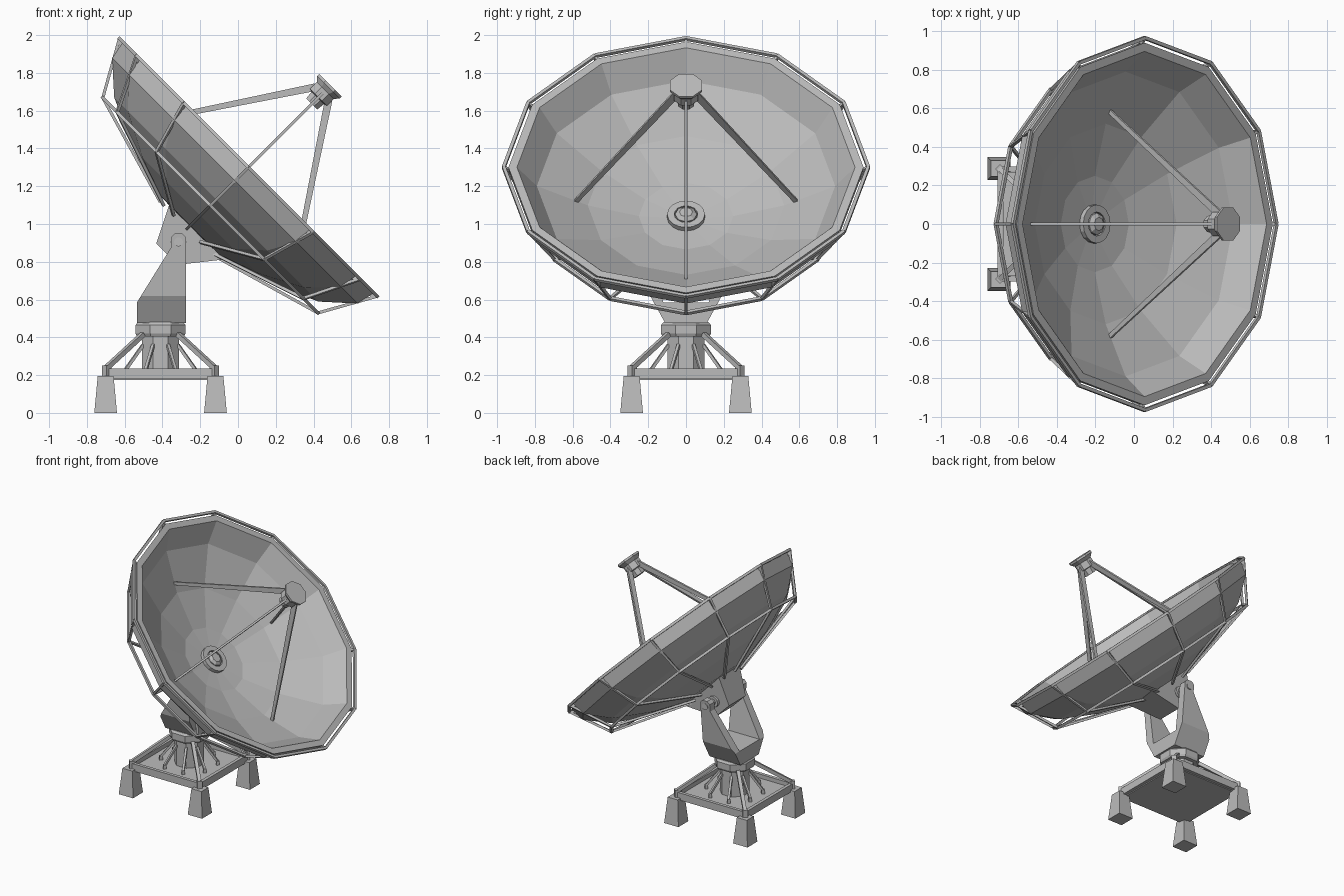
import bpy, bmesh
from math import pi, sin, cos
from mathutils import Matrix, Vector

cube = bpy.data.objects.get("Cube")
if cube:
    bpy.data.objects.remove(cube)

paint = bpy.data.materials.new("light grey paint")
paint.use_nodes = True
GREY = (0.5, 0.5, 0.5, 1)
paint.diffuse_color = GREY
paint.node_tree.nodes["Principled BSDF"].inputs["Base Color"].default_value = GREY

# Dish frame: local z is the dish axis, origin at the rim centre
DISH = Matrix.Translation((0.055, 0, 1.3)) @ Matrix.Rotation(pi / 4, 4, 'Y')
BASE = Matrix.Translation((-0.41, 0, 0))


def finish(name, bm, matrix):
    bmesh.ops.remove_doubles(bm, verts=bm.verts, dist=1e-5)
    bmesh.ops.recalc_face_normals(bm, faces=bm.faces)
    mesh = bpy.data.meshes.new(name)
    bm.to_mesh(mesh)
    bm.free()
    mesh.materials.append(paint)
    obj = bpy.data.objects.new(name, mesh)
    bpy.context.collection.objects.link(obj)
    obj.matrix_world = matrix
    return obj


def lathe(name, profile, sides, matrix, turn=0.0, closed=False):
    """Revolve (radius, height) points around local z."""
    bm = bmesh.new()
    rows = profile + profile[:1] if closed else profile
    rings = []
    for i in range(sides):
        a = turn + 2 * pi * i / sides
        rings.append([bm.verts.new((r * cos(a), r * sin(a), z)) for r, z in rows])
    for i in range(sides):
        here, there = rings[i], rings[(i + 1) % sides]
        for j in range(len(rows) - 1):
            quad = (here[j], there[j], there[j + 1], here[j + 1])
            bm.faces.new(quad)
    bmesh.ops.dissolve_degenerate(bm, dist=1e-5, edges=bm.edges)
    return finish(name, bm, matrix)


def add_beam(bm, a, b, w, d=None, w2=None, side=(0, 0, 1)):
    """Rectangular bar from a to b; side fixes the direction of width w."""
    a, b = Vector(a), Vector(b)
    along = (b - a).normalized()
    u = Vector(side)
    u = u - along * u.dot(along)
    if u.length < 1e-3:
        u = along.orthogonal()
    u.normalize()
    v = along.cross(u)
    d = d or w
    ends = []
    for p, width in ((a, w), (b, w2 or w)):
        ends.append([bm.verts.new(p + u * width / 2 * s + v * d / 2 * t)
                     for s, t in ((1, 1), (-1, 1), (-1, -1), (1, -1))])
    bm.faces.new(ends[0])
    bm.faces.new(ends[1])
    for i in range(4):
        k = (i + 1) % 4
        bm.faces.new((ends[0][i], ends[0][k], ends[1][k], ends[1][i]))


def frustum(name, low, high, matrix):
    """Box between two rectangles given as (x0, x1, half_y, z)."""
    bm = bmesh.new()
    for x0, x1, y, z in (low, high):
        for x in (x0, x1):
            for s in (-y, y):
                bm.verts.new((x, s, z))
    bmesh.ops.convex_hull(bm, input=bm.verts)
    return finish(name, bm, matrix)


def prism(name, points, vec):
    bm = bmesh.new()
    face = bm.faces.new([bm.verts.new(p) for p in points])
    out = bmesh.ops.extrude_face_region(bm, geom=[face])
    verts = [g for g in out["geom"] if isinstance(g, bmesh.types.BMVert)]
    bmesh.ops.translate(bm, verts=verts, vec=vec)
    return finish(name, bm, Matrix())


def polar(r, a, z):
    return (r * cos(a), r * sin(a), z)


# Reflector bowl
lathe("reflector_dish", [(0, -0.385), (0.25, -0.365), (0.52, -0.285), (0.79, -0.14),
                         (0.895, 0), (0.94, 0), (0.92, -0.10), (0.765, -0.24),
                         (0.5, -0.36), (0.25, -0.435), (0, -0.445)], 12, DISH)

# Ribs and hoops behind the bowl
bm = bmesh.new()
for i in range(12):
    a, b = pi * i / 6, pi * (i + 1) / 6
    for r, z in ((0.965, 0), (0.805, -0.285)):
        add_beam(bm, polar(r, a, z), polar(r, b, z), 0.018)
    add_beam(bm, polar(0.965, a, 0), polar(0.805, a, -0.285), 0.016)
    add_beam(bm, polar(0.805, a, -0.285), polar(0.2, a, -0.46), 0.016)
    add_beam(bm, polar(0.965, a, 0), polar(0.92, a, -0.03), 0.014)
finish("support_frame", bm, DISH)

# Centre hub of the bowl
lathe("hub_ring", [(0.062, -0.39), (0.062, -0.35), (0.1, -0.35), (0.1, -0.39)],
      16, DISH, closed=True)
lathe("hub_horn", [(0, -0.39), (0.058, -0.39), (0.058, -0.35), (0.035, -0.335), (0, -0.335)],
      8, DISH)

# Feed head and its four struts
lathe("feed_head", [(0, 0.475), (0.045, 0.475), (0.05, 0.52), (0.068, 0.525), (0.068, 0.575),
                    (0.092, 0.6), (0.092, 0.615), (0, 0.615)], 8, DISH, turn=pi / 8)
bm = bmesh.new()
for i in range(4):
    a = pi * i / 2
    add_beam(bm, polar(0.59, a, -0.265), polar(0.05, a, 0.55), 0.022, 0.014, 0.04,
             side=polar(1, a, 0))
finish("feed_struts", bm, DISH)

# Tilt mount behind the bowl
frustum("tilt_mount", (-0.06, 0.10, 0.10, -0.63), (-0.18, 0.29, 0.13, -0.39), DISH)
AXLE = Matrix.Translation((-0.315, 0, 0.905)) @ Matrix.Rotation(pi / 2, 4, 'X')
lathe("tilt_axle", [(0, -0.225), (0.024, -0.225), (0.024, 0.225), (0, 0.225)], 12, AXLE)
for s in (1, -1):
    lathe("axle_collar", [(0, s * 0.1), (0.042, s * 0.1), (0.042, s * 0.13), (0, s * 0.13)],
          12, AXLE)

# Yoke: U section cut to the side outline
half = [(0.11, 0.475), (0.19, 0.62), (0.225, 0.96), (0.17, 0.96), (0.12, 0.585)]
section = half + [(-y, z) for y, z in reversed(half)]
yoke = prism("yoke", [(-0.6, y, z) for y, z in section], (0.4, 0, 0))
outline = [(-0.535, 0.47), (-0.535, 0.585), (-0.355, 0.875), (-0.355, 0.93), (-0.335, 0.95),
           (-0.295, 0.95), (-0.275, 0.93), (-0.275, 0.47)]
cutter = prism("yoke_cutter", [(x, -0.4, z) for x, z in outline], (0, 0.8, 0))
cutter.hide_render = True
cutter.hide_viewport = True
mod = yoke.modifiers.new("side outline", 'BOOLEAN')
mod.operation = 'INTERSECT'
mod.solver = 'EXACT'
mod.object = cutter
bpy.context.view_layer.update()
graph = bpy.context.evaluated_depsgraph_get()
shaped = bpy.data.meshes.new_from_object(yoke.evaluated_get(graph))
yoke.modifiers.clear()
yoke.data = shaped
bpy.data.objects.remove(cutter)

# Column and turntable collar
lathe("column", [(0, 0.2), (0.105, 0.2), (0.105, 0.41), (0, 0.41)], 8, BASE, turn=pi / 8)
lathe("turntable", [(0, 0.405), (0.135, 0.405), (0.143, 0.42), (0.143, 0.465), (0.13, 0.48),
                    (0, 0.48)], 8, BASE, turn=pi / 8)

# Platform with raised edge beams
frustum("platform_plate", (-0.27, 0.27, 0.27, 0.175), (-0.27, 0.27, 0.27, 0.205), BASE)
bm = bmesh.new()
corners = [(0.285, 0.285), (-0.285, 0.285), (-0.285, -0.285), (0.285, -0.285)]
for i, (x, y) in enumerate(corners):
    x2, y2 = corners[(i + 1) % 4]
    add_beam(bm, (x, y, 0.207), (x2, y2, 0.207), 0.055, 0.025)
finish("platform_edges", bm, BASE)

# Braces from the collar to the corners and to the plate
bm = bmesh.new()
for i, (x, y) in enumerate(corners):
    add_beam(bm, (x, y, 0.19), (x, y, 0.25), 0.035)
    add_beam(bm, (x, y, 0.24), (x * 0.33, y * 0.33, 0.415), 0.025)
    a = pi * i / 2
    for turn in (-0.4, 0.4):
        add_beam(bm, polar(0.2, a + turn, 0.2), polar(0.2, a + turn, 0.235), 0.022)
        add_beam(bm, polar(0.2, a + turn, 0.23), polar(0.1, a + turn, 0.36), 0.016)
finish("braces", bm, BASE)

# Feet
for x, y in corners:
    place = BASE @ Matrix.Translation((x * 1.02, y * 1.01, 0))
    frustum("foot", (-0.06, 0.06, 0.06, 0), (-0.042, 0.042, 0.042, 0.195), place)
